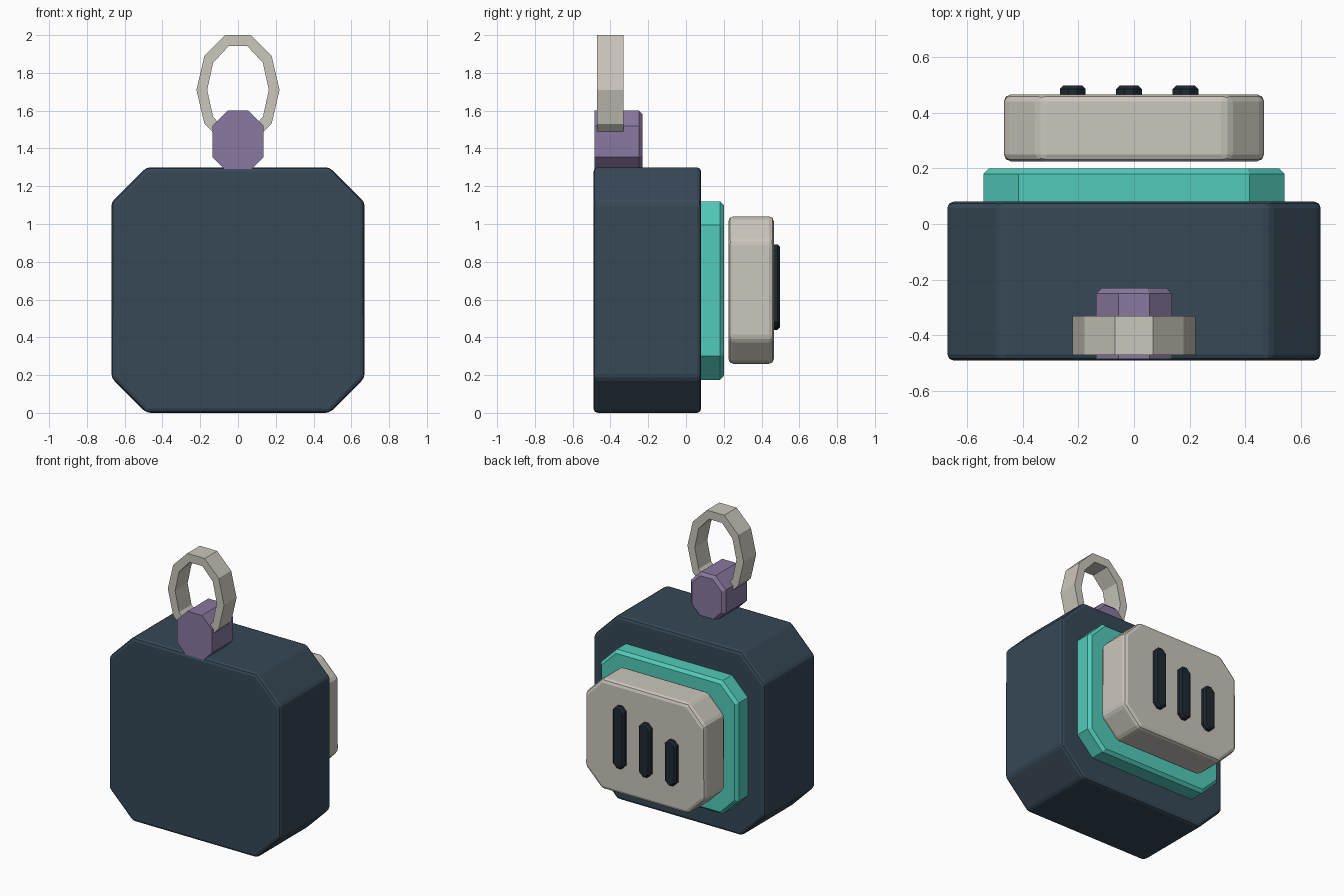
import bpy, bmesh, math

default = bpy.data.objects.get("Cube")
if default:
    bpy.data.objects.remove(default, do_unlink=True)


def material(name, rgb):
    """Flat material from sRGB bytes, stored as linear values."""
    lin = [((c / 255 + 0.055) / 1.055) ** 2.4 for c in rgb] + [1.0]
    mat = bpy.data.materials.new(name)
    mat.use_nodes = True
    mat.diffuse_color = lin
    bsdf = mat.node_tree.nodes["Principled BSDF"]
    bsdf.inputs["Base Color"].default_value = lin
    bsdf.inputs["Roughness"].default_value = 0.7
    return mat


navy = material("slate navy", (54, 72, 86))
stone = material("warm stone", (203, 199, 188))
teal = material("teal", (82, 203, 186))
purple = material("dusty purple", (137, 120, 160))
dark = material("dark slate", (30, 41, 50))


def finish(name, bm, mat):
    bmesh.ops.recalc_face_normals(bm, faces=bm.faces)
    mesh = bpy.data.meshes.new(name)
    bm.to_mesh(mesh)
    bm.free()
    mesh.materials.append(mat)
    obj = bpy.data.objects.new(name, mesh)
    bpy.context.collection.objects.link(obj)
    return obj


def octagon(bm, x, z, hw, hh, cut, y, inset):
    """Corner-cut rectangle at depth y, offset evenly inward by inset."""
    hw, hh = hw - inset, hh - inset
    cut -= inset * (2 - math.sqrt(2))
    pts = []
    for sx, sz in ((1, 1), (-1, 1), (-1, -1), (1, -1)):
        pair = [(sx * hw, sz * (hh - cut)), (sx * (hw - cut), sz * hh)]
        pts += pair if sx == sz else pair[::-1]
    return [bm.verts.new((x + px, y, z + pz)) for px, pz in pts]


def block(name, mat, x, hw, z0, z1, y0, y1, cut, chamfer=0.0, bevel=0.0):
    """Corner-cut block along y, with a chamfered back rim or all edges bevelled."""
    bm = bmesh.new()
    layers = [(y0, 0.0), (y1 - chamfer, 0.0)]
    if chamfer:
        layers.append((y1, chamfer))
    rings = [octagon(bm, x, (z0 + z1) / 2, hw, (z1 - z0) / 2, cut, y, d)
             for y, d in layers]
    for a, b in zip(rings, rings[1:]):
        for i in range(8):
            j = (i + 1) % 8
            bm.faces.new((a[i], a[j], b[j], b[i]))
    bm.faces.new(rings[0])
    bm.faces.new(rings[-1])
    obj = finish(name, bm, mat)
    if bevel:
        mod = obj.modifiers.new("soft edges", "BEVEL")
        mod.width = bevel
        mod.segments = 2
        mod.limit_method = "ANGLE"
        mod.angle_limit = math.radians(30)
    return obj


# Main body, back plate and floating back cap
block("body", navy, 0, 0.67, 0, 1.3, -0.49, 0.08, 0.185, bevel=0.022)
block("back_plate", teal, 0, 0.54, 0.175, 1.12, 0.06, 0.2, 0.125, chamfer=0.02)
block("back_cap", stone, 0, 0.467, 0.26, 1.04, 0.225, 0.465, 0.13, bevel=0.025)

# Three raised bars on the cap, shrinking across it
for i, x in enumerate((0.185, -0.018, -0.22)):
    mid, half = 0.672 - 0.036 * i, 0.22 - 0.03 * i
    block(f"cap_bar_{i + 1}", dark, x, 0.046, mid - half, mid + half,
          0.45, 0.497, 0.03, chamfer=0.012)

# Top lug
block("top_lug", purple, 0, 0.136, 1.275, 1.6, -0.485, -0.23, 0.08, chamfer=0.02)

# Ten-sided oval ring passing through the lug
bm = bmesh.new()
SIDES = 10
loops = []
for rx, rz, y in ((0.22, 0.305, -0.47), (0.22, 0.305, -0.33),
                  (0.163, 0.243, -0.33), (0.163, 0.243, -0.47)):
    angles = [math.tau * i / SIDES for i in range(SIDES)]
    loops.append([bm.verts.new((rx * math.cos(a), y, 1.71 + rz * math.sin(a)))
                  for a in angles])
for k in range(4):
    a, b = loops[k], loops[(k + 1) % 4]
    for i in range(SIDES):
        j = (i + 1) % SIDES
        bm.faces.new((a[i], a[j], b[j], b[i]))
finish("hanging_ring", bm, stone)
